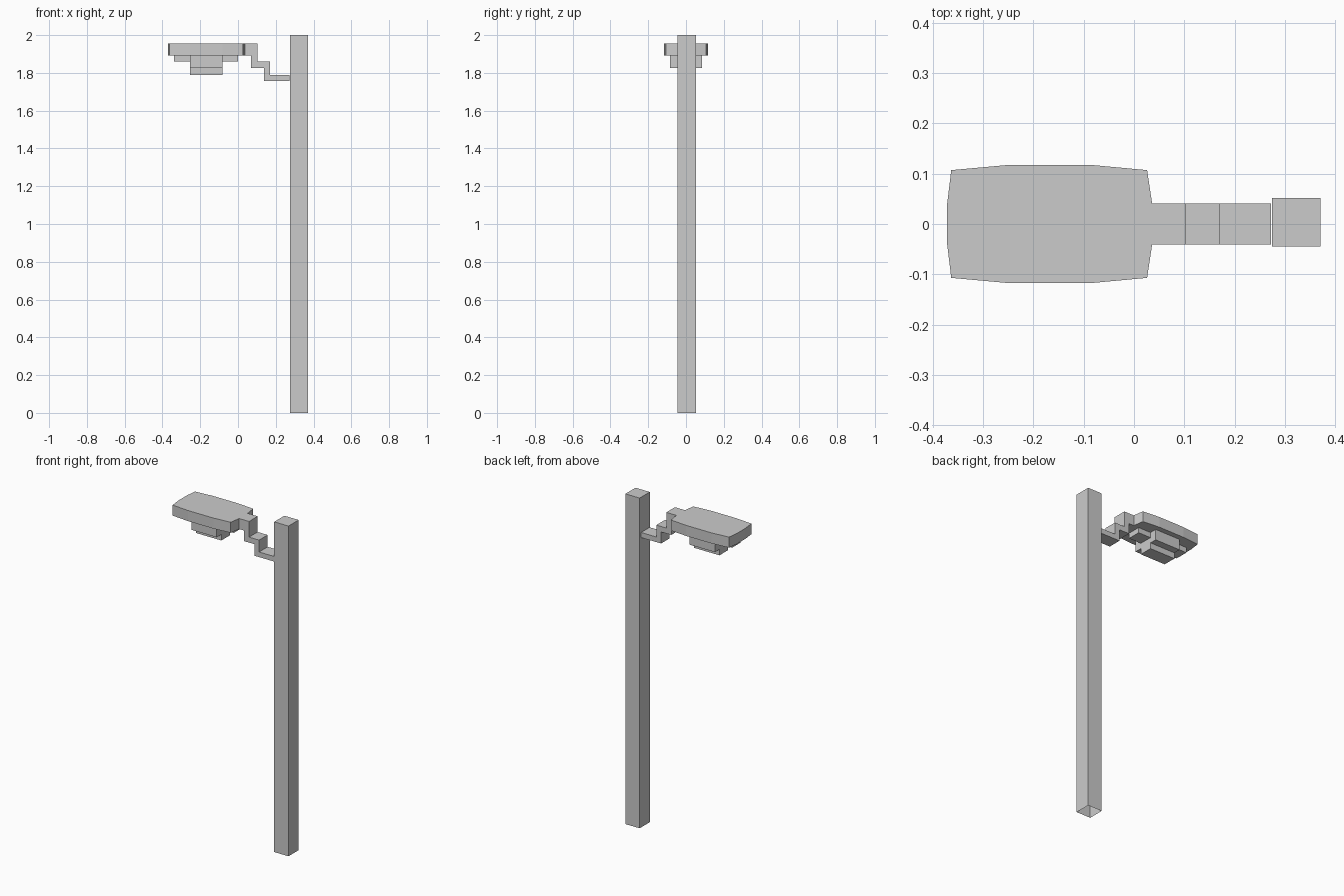
import bpy, bmesh
from mathutils import Vector

if "Cube" in bpy.data.objects:
    bpy.data.objects.remove(bpy.data.objects["Cube"])


def prism(name, points, sweep):
    """Closed solid: a flat outline of 3D points swept along a vector."""
    bm = bmesh.new()
    face = bm.faces.new([bm.verts.new(p) for p in points])
    ext = bmesh.ops.extrude_face_region(bm, geom=[face], use_keep_orig=True)
    verts = [g for g in ext["geom"] if isinstance(g, bmesh.types.BMVert)]
    bmesh.ops.translate(bm, verts=verts, vec=Vector(sweep))
    bmesh.ops.recalc_face_normals(bm, faces=bm.faces[:])
    mesh = bpy.data.meshes.new(name)
    bm.to_mesh(mesh)
    bm.free()
    obj = bpy.data.objects.new(name, mesh)
    bpy.context.collection.objects.link(obj)
    return obj


def box(name, x0, x1, y0, y1, z0, z1):
    return prism(name, [(x0, y0, z0), (x1, y0, z0), (x1, y1, z0), (x0, y1, z0)],
                 (0, 0, z1 - z0))


def union(target, others):
    """Fuse parts into the target so no inner faces remain."""
    bpy.context.view_layer.objects.active = target
    for o in others:
        mod = target.modifiers.new("join", "BOOLEAN")
        mod.operation, mod.solver, mod.object = "UNION", "EXACT", o
        bpy.ops.object.modifier_apply(modifier=mod.name)
        bpy.data.objects.remove(o)


# Square pole, open at the bottom
pole = box("pole", 0.274, 0.37, -0.045, 0.052, 0, 2)
bm = bmesh.new()
bm.from_mesh(pole.data)
bottom = [f for f in bm.faces if f.calc_center_median().z < 0.01]
bmesh.ops.delete(bm, geom=bottom, context="FACES_ONLY")
bm.to_mesh(pole.data)
bm.free()

# Lamp head: mirrored outline including the neck
W = 0.041
half = [(-0.371, W), (-0.363, 0.107), (-0.253, 0.117), (-0.082, 0.117),
        (0.026, 0.107), (0.036, W), (0.103, W)]
outline = half + [(x, -y) for x, y in reversed(half)]
head = prism("lamp_head", [(x, y, 1.891) for x, y in outline], (0, 0, 0.064))

# Stepped arm profile, swept across its width
steps = [(0.07, 1.92), (0.103, 1.92), (0.103, 1.86), (0.17, 1.86), (0.17, 1.788),
         (0.272, 1.788), (0.272, 1.757), (0.138, 1.757), (0.138, 1.827), (0.07, 1.827)]
arm = prism("arm", [(x, -W, z) for x, z in steps], (0, 2 * W, 0))

# Cross-shaped underside: long rail, wide housing, narrow lens
rail = box("rail", -0.338, 0.001, -W, W, 1.859, 1.92)
housing = box("housing", -0.253, -0.083, -0.085, 0.085, 1.826, 1.93)
lens = box("lens", -0.253, -0.083, -W, W, 1.79, 1.91)
union(head, [arm, rail, housing, lens])
